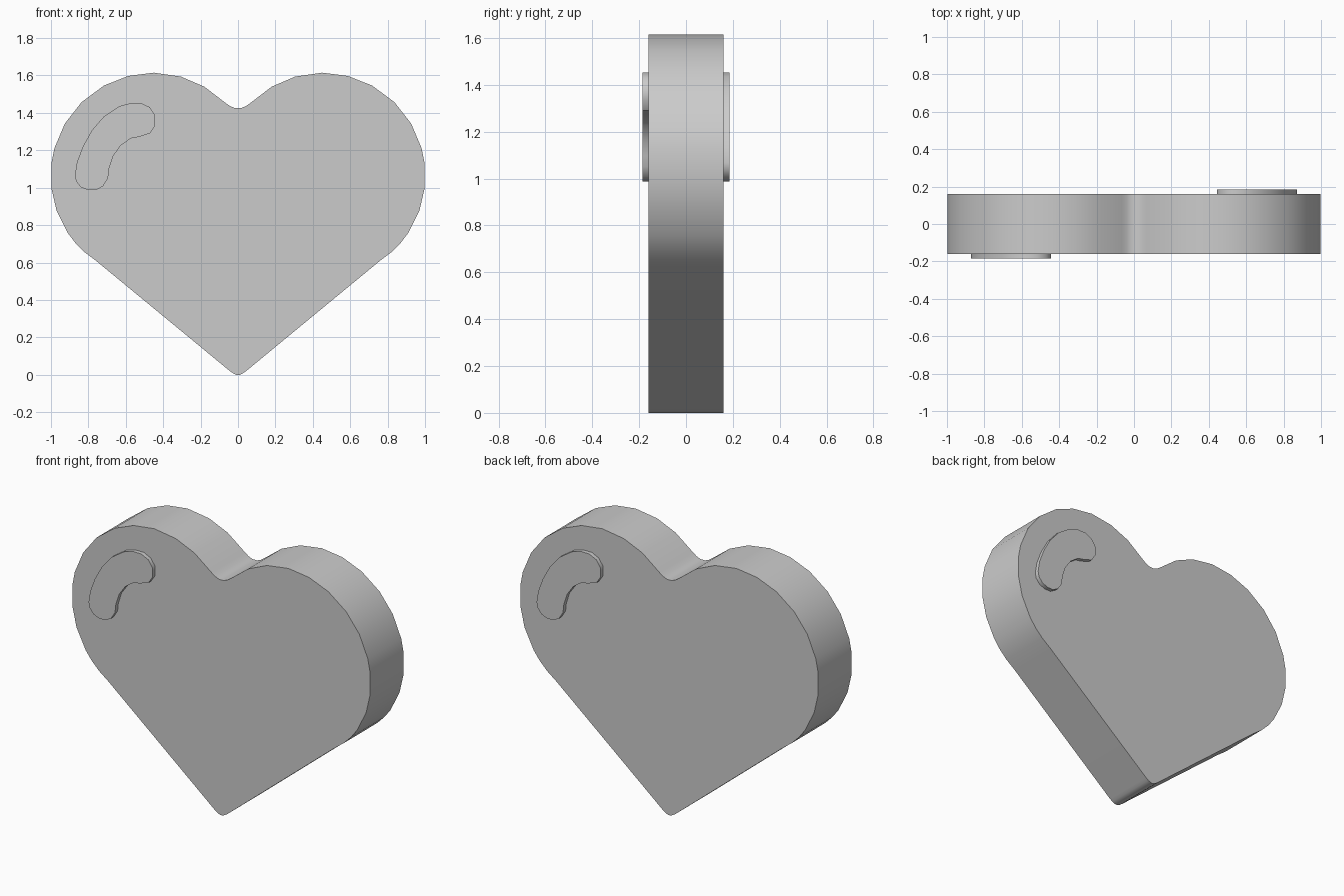
import bpy, bmesh, math

if "Cube" in bpy.data.objects:
    bpy.data.objects.remove(bpy.data.objects["Cube"])

def slab(name, outline, y0, y1):
    """Extrude an x/z outline from y0 to y1."""
    bm = bmesh.new()
    face = bm.faces.new([bm.verts.new((x, y0, z)) for x, z in outline])
    ext = bmesh.ops.extrude_face_region(bm, geom=[face], use_keep_orig=True)
    for v in ext["geom"]:
        if isinstance(v, bmesh.types.BMVert):
            v.co.y = y1
    bmesh.ops.recalc_face_normals(bm, faces=bm.faces)
    mesh = bpy.data.meshes.new(name)
    bm.to_mesh(mesh)
    bm.free()
    ob = bpy.data.objects.new(name, mesh)
    bpy.context.collection.objects.link(ob)
    bpy.ops.object.select_all(action='DESELECT')
    ob.select_set(True)
    bpy.context.view_layer.objects.active = ob
    bpy.ops.object.shade_smooth_by_angle(angle=math.radians(35))
    return ob

# Right half of the heart: notch, round lobe, straight flank, rounded tip
half = [(0.015, 1.425), (0.04, 1.435), (0.065, 1.452), (0.18, 1.54), (0.305, 1.594)]
for a in (90, 75.5, 61, 45.5, 30.5, 15.5, 6.5, -6.5, -19.5, -33.5):
    t = math.radians(a)
    half.append((min(1, 0.45 + 0.552 * math.cos(t)), 1.063 + 0.552 * math.sin(t)))
half += [(0.87, 0.705), (0.82, 0.655), (0.76, 0.61), (0.045, 0.021), (0.028, 0.009), (0.01, 0.0)]
heart = half + [(-x, z) for x, z in reversed(half)]
slab("heart_body", heart, -0.16, 0.16)

# Curved shine mark, raised on the front and turned round for the back
shine = [(-.872, 1.067), (-.861, 1.136), (-.829, 1.221), (-.781, 1.307), (-.717, 1.381),
         (-.636, 1.435), (-.572, 1.453), (-.519, 1.453), (-.471, 1.43), (-.443, 1.387),
         (-.443, 1.333), (-.471, 1.291), (-.529, 1.272), (-.572, 1.264), (-.626, 1.227),
         (-.668, 1.168), (-.69, 1.099), (-.695, 1.051), (-.722, 1.008), (-.759, .987),
         (-.802, .987), (-.84, 1.003), (-.866, 1.035)]
slab("shine_front", shine, -0.185, -0.15)
slab("shine_back", [(-x, z) for x, z in shine], 0.185, 0.15)
